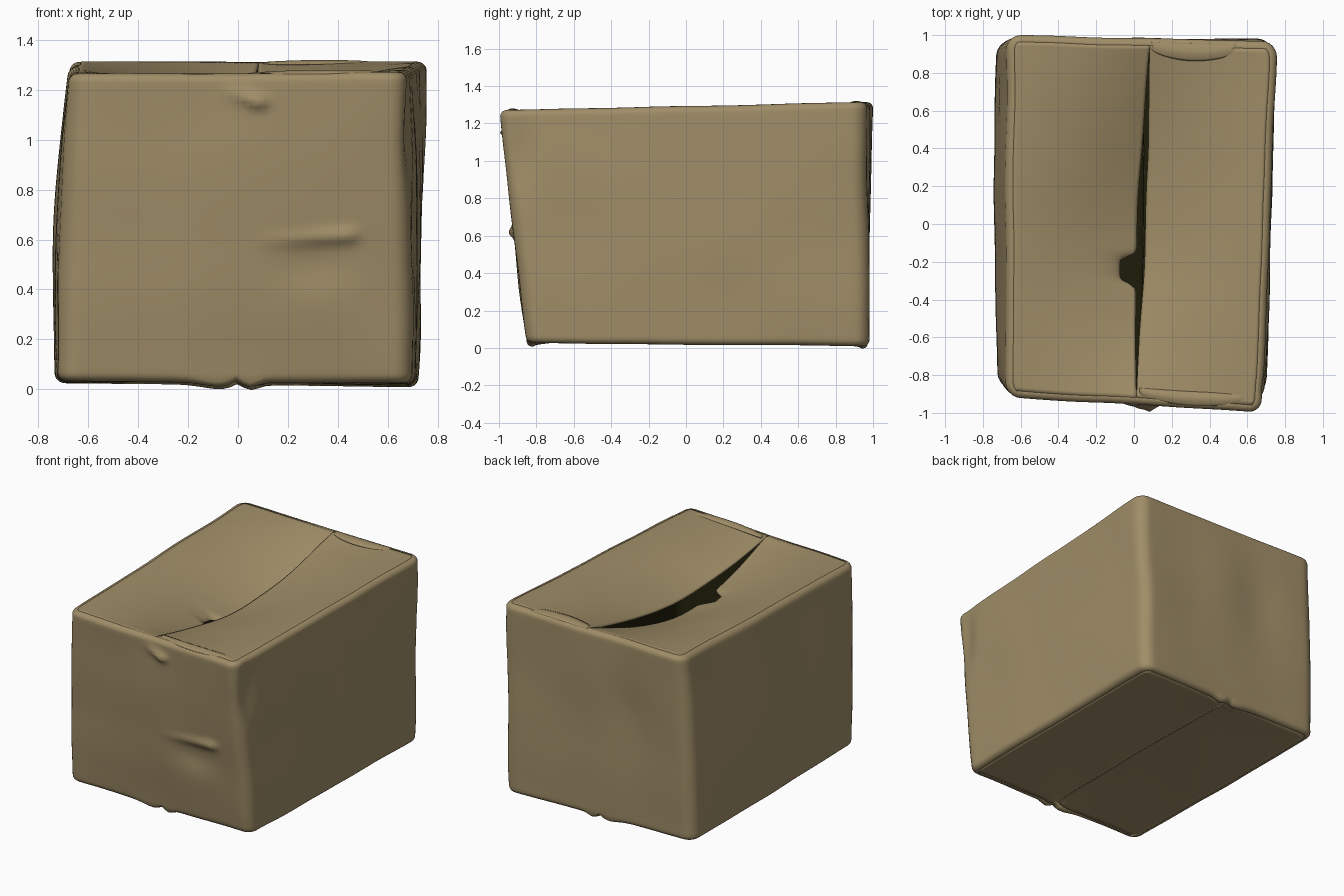
import bpy, bmesh, math
from mathutils import Vector, noise

if "Cube" in bpy.data.objects:
    bpy.data.objects.remove(bpy.data.objects["Cube"])

HX, HY, H, R = 0.72, 0.95, 1.29, 0.036
PLAN_R = 0.08    # rounding of the upright edges
M = 0.038        # distance of the flap rims from the outside


def material(name, col):
    m = bpy.data.materials.new(name)
    m.diffuse_color = (*col, 1)
    m.use_nodes = True
    m.node_tree.nodes["Principled BSDF"].inputs["Base Color"].default_value = m.diffuse_color
    return m


CARD = material("cardboard", (0.35, 0.268, 0.137))
DARK = material("dark_inside", (0.013, 0.012, 0.003))

# Eight battered corners of the box: [top][back][right]
CORNERS = [[[(-.725, -.845, .03), (.705, -.855, .025)], [(-.73, .97, .025), (.72, .98, .01)]],
           [[(-.675, -.92, 1.265), (.68, -1.0, 1.27)], [(-.67, 1.0, 1.315), (.755, .965, 1.315)]]]


def gauss(d, w):
    return math.exp(-(d / w) ** 2)


def ridge(p, a, b, w, amp):
    """Fold that rises from a to b."""
    a, b, p = Vector(a), Vector(b), Vector(p)
    k = min(1, max(0, (p - a).dot(b - a) / (b - a).length_squared))
    return amp * k * gauss((p - (a + (b - a) * k)).length, w)


def warp(x, y, z):
    """Bend the ideal box into the battered one."""
    u, v, w = (x / HX + 1) / 2, (y / HY + 1) / 2, z / H
    q = Vector((0, 0, 0))
    for k, kw in ((0, 1 - w), (1, w)):
        for j, jw in ((0, 1 - v), (1, v)):
            for i, iw in ((0, 1 - u), (1, u)):
                q += Vector(CORNERS[k][j][i]) * (kw * jw * iw)
    mid_z = max(0, math.sin(math.pi * w))
    mid_y = max(0, math.sin(math.pi * min(1, max(0, v)))) ** .5
    mid_x = max(0, math.sin(math.pi * min(1, max(0, u))))
    # side walls bulge slightly
    q.x += -.035 * mid_z * mid_y * max(0, -x / HX) ** 3 + .012 * mid_z * mid_y * max(0, x / HX) ** 3
    # front wall folds and dents
    if y < -HY + R:
        p = (q.x, q.z)
        q.y -= ridge(p, (.05, .59), (.45, .615), .028, .028)
        q.y -= ridge(p, (-.06, 1.21), (.09, 1.15), .025, .04)
        q.y += .02 * gauss(q.x - .3, .15) * gauss(q.z - .5, .1)
        q.y -= .018 * mid_x * mid_z
    # back wall dents
    if y > HY - R:
        q.y -= .02 * gauss(q.x + .25, .2) * gauss(q.z - .9, .3) * mid_z
    # creased upright at the front right
    if x > HX - PLAN_R:
        q.x -= .03 * gauss(q.y + .88, .07) * gauss(q.z - 1.02, .2)
    # ragged ends of the bottom seam
    if z < R:
        q.z -= .022 * (gauss(x + .07, .09) + gauss(x - .06, .04)) * abs(y / HY) ** 8
        q.z += .02 * gauss(x, .025) * abs(y / HY) ** 8
    n = noise.noise_vector(Vector((x, y, z)) * 2.4) * .010
    n.z *= .5
    return q + n


def sheet(name, rows, closed=False, thick=.014, flip=False):
    """Skin rows of points, then thicken inwards with a dark inner side."""
    bm = bmesh.new()
    vs = [[bm.verts.new(p) for p in row] for row in rows]
    n = len(rows[0])
    for a, b in zip(vs, vs[1:]):
        for i in range(n if closed else n - 1):
            k = (i + 1) % n
            f = [a[i], a[k], b[k], b[i]]
            bm.faces.new(f[::-1] if flip else f)
    me = bpy.data.meshes.new(name)
    bm.to_mesh(me)
    bm.free()
    for p in me.polygons:
        p.use_smooth = True
    ob = bpy.data.objects.new(name, me)
    bpy.context.collection.objects.link(ob)
    me.materials.append(CARD)
    me.materials.append(DARK)
    s = ob.modifiers.new("thickness", 'SOLIDIFY')
    s.thickness, s.offset, s.material_offset = thick, -1, 1
    return ob


def outline(inset, n=44):
    """Rounded rectangle, counter-clockwise."""
    hx, hy, r = HX - inset, HY - inset, max(.01, PLAN_R - inset)
    pts = []
    for k, (sx, sy) in enumerate(((1, 1), (-1, 1), (-1, -1), (1, -1))):
        for a in range(7):
            t = math.pi / 2 * (k + a / 6)
            pts.append(Vector((sx * (hx - r) + r * math.cos(t), sy * (hy - r) + r * math.sin(t))))
    out = []
    for k in range(4):
        out += pts[k * 7:k * 7 + 7]
        a, b = pts[k * 7 + 6], pts[(k * 7 + 7) % 28]
        out += [a.lerp(b, i / n) for i in range(1, n)]
    return out


# Four walls as one tube with rounded top and bottom rims
arc = [(R * (1 - math.cos(t)), R * (1 - math.sin(t))) for t in (math.pi / 2 * i / 5 for i in range(6))]
rims = [(R + .03, .014)] + [(d, z) for d, z in arc[::-1]]
rings = rims + [(0, R + (H - 2 * R) * i / 58) for i in range(1, 58)] + [(d, H - z) for d, z in rims[::-1]]
sheet("box_walls", [[warp(p.x, p.y, z) for p in outline(d)] for d, z in rings], closed=True)


def seam(y):
    return .03 + .016 * y / HY


def hinge(y):
    """Outer edge of a flap, eased in at the rounded corners."""
    return HX - M - .02 * abs(y / (HY - M)) ** 50


def top_flap(name, side, sag, gap):
    """One drooping top flap, hinged at its outer edge."""
    rows, nx, ny = [], 40, 90
    for j in range(ny + 1):
        y = (-1 + 2 * j / ny) * (HY - M)
        belly = max(0, math.cos(math.pi / 2 * y / (HY - M))) ** 1.1
        edge = seam(y) - gap * belly
        outer = side * hinge(y)
        # torn notch in the left flap
        notch = .09 / (1 + ((y + .25) / .07) ** 8) if side < 0 else 0
        row = []
        for i in range(nx + 1):
            t = i / nx if side < 0 else 1 - i / nx
            q = warp(outer + (edge - outer) * t - notch * t ** 8, y, H)
            q.z -= sag * t ** 1.3 * belly
            row.append(q)
        rows.append(row)
    sheet(name, rows)


top_flap("top_flap_left", -1, .22, .035)
top_flap("top_flap_right", 1, .145, -.008)

# Bottom flaps, pushed up a little and overlapping along the seam
for name, side in (("bottom_flap_left", -1), ("bottom_flap_right", 1)):
    rows = []
    for j in range(41):
        y = (-1 + j / 20) * (HY - M)
        belly = max(0, math.cos(math.pi / 2 * y / (HY - M)))
        outer, edge = side * hinge(y), .06 if side < 0 else 0
        row = []
        for i in range(25):
            t = i / 24 if side < 0 else 1 - i / 24
            q = warp(outer + (edge - outer) * t, y, 0)
            q.z += (.045 if side < 0 else .022) * t ** 2 * (.3 + .7 * belly)
            row.append(q)
        rows.append(row)
    sheet(name, rows, flip=True)


# Folded paper welts across the ends of the top flaps
def welt(name, x0, x1, y0, y1, lift):
    rows = []
    for j in range(9):
        row = []
        for i in range(31):
            s = math.sin(math.pi * i / 30) ** .5
            x = x0 + (x1 - x0) * i / 30
            y = y1 + (y0 - y1) * (1 - j / 8) * (.3 + .7 * s)
            q = warp(x, y, H)
            q.z += lift * math.sin(math.pi * j / 8) * s - .003
            row.append(q)
        rows.append(row)
    ob = sheet(name, rows, thick=.006)
    ob.modifiers["thickness"].material_offset = 0


welt("front_top_welt", .03, .62, -.935, -.86, .013)
welt("back_top_welt", .05, .5, .84, .93, .012)
